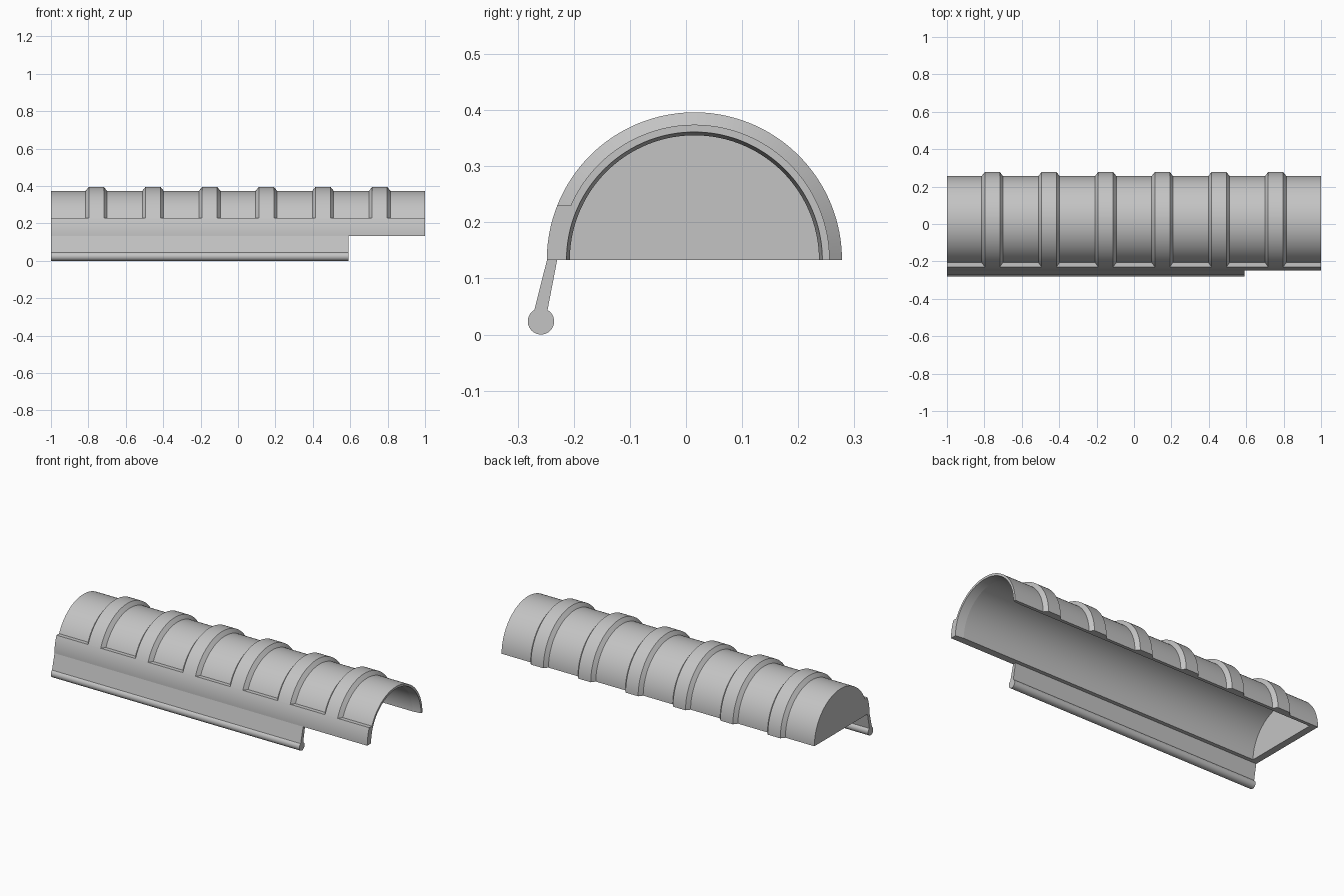
import bpy
import bmesh
from math import sin, cos, pi, radians, asin

if "Cube" in bpy.data.objects:
    bpy.data.objects.remove(bpy.data.objects["Cube"])

# Shared dimensions: the arch axis runs along x
AXIS_Y, AXIS_Z = 0.015, 0.133
SHELL_R, INNER_R, RIB_R = 0.241, 0.222, 0.263
LEDGE_Z = 0.23
rib_stop = pi - asin((LEDGE_Z - AXIS_Z) / RIB_R)
shell_stop = pi - asin((LEDGE_Z - AXIS_Z) / SHELL_R)

grey = bpy.data.materials.new("light_grey")
grey.use_nodes = True
grey.diffuse_color = (0.55, 0.55, 0.55, 1)
grey.node_tree.nodes["Principled BSDF"].inputs["Base Color"].default_value = grey.diffuse_color


def finish(name, bm, smooth_angle):
    bmesh.ops.remove_doubles(bm, verts=bm.verts, dist=1e-5)
    bmesh.ops.recalc_face_normals(bm, faces=bm.faces)
    mesh = bpy.data.meshes.new(name)
    bm.to_mesh(mesh)
    bm.free()
    mesh.materials.append(grey)
    obj = bpy.data.objects.new(name, mesh)
    bpy.context.collection.objects.link(obj)
    bpy.ops.object.select_all(action="DESELECT")
    obj.select_set(True)
    bpy.context.view_layer.objects.active = obj
    bpy.ops.object.shade_smooth_by_angle(angle=radians(smooth_angle))
    return obj


def arc(radius, start, stop, steps, cy=AXIS_Y, cz=AXIS_Z):
    angles = [start + (stop - start) * i / steps for i in range(steps + 1)]
    return [(cy + radius * cos(a), cz + radius * sin(a)) for a in angles]


def revolve(name, section, stop, steps=72):
    """Sweep an (x, radius) section round the arch axis from the back edge."""
    bm = bmesh.new()
    rings = []
    for i in range(steps + 1):
        a = stop * i / steps
        rings.append([bm.verts.new((x, AXIS_Y + r * cos(a), AXIS_Z + r * sin(a)))
                      for x, r in section])
    n = len(section)
    for lower, upper in zip(rings, rings[1:]):
        for j in range(n):
            k = (j + 1) % n
            if section[j][1] == 0 and section[k][1] == 0:
                continue
            bm.faces.new((lower[j], lower[k], upper[k], upper[j]))
    bm.faces.new(rings[0])
    bm.faces.new(rings[-1])
    return finish(name, bm, 5)


def extrude(name, profile, x0, x1, smooth_angle):
    """Extrude a (y, z) profile along x."""
    bm = bmesh.new()
    near, far = ([bm.verts.new((x, y, z)) for y, z in profile] for x in (x0, x1))
    bm.faces.new(near)
    bm.faces.new(far)
    for j in range(len(profile)):
        k = (j + 1) % len(profile)
        bm.faces.new((near[j], near[k], far[k], far[j]))
    return finish(name, bm, smooth_angle)


# Half-round shell with a closed end and a flared lip at the open end
revolve("arched_shell", [(-1, 0), (-1, SHELL_R), (1, SHELL_R), (1, 0.228),
                         (0.95, INNER_R), (-0.96, INNER_R), (-0.96, 0)], pi)

# Six evenly spaced ribs with sloping sides
for i in range(6):
    c = (i - 2.5) * 0.303
    revolve("rib_%d" % (i + 1), [(c - 0.058, SHELL_R - 0.001), (c - 0.04, RIB_R),
                                 (c + 0.04, RIB_R), (c + 0.058, SHELL_R - 0.001)], rib_stop)

# Thick band along the lower front, with a flat ledge on top
band = arc(RIB_R, pi, rib_stop, 10) + arc(SHELL_R, shell_stop, pi, 10)
extrude("front_band", band, -1, 1, 5)

# Hanging flap ending in a rounded bead
bead = arc(0.0235, pi / 3, -4 * pi / 3, 28, -0.2585, 0.0235)
flap = [(-0.247, 0.136), (-0.229, 0.136)] + bead
extrude("front_flap", flap, -1, 0.59, 25)
